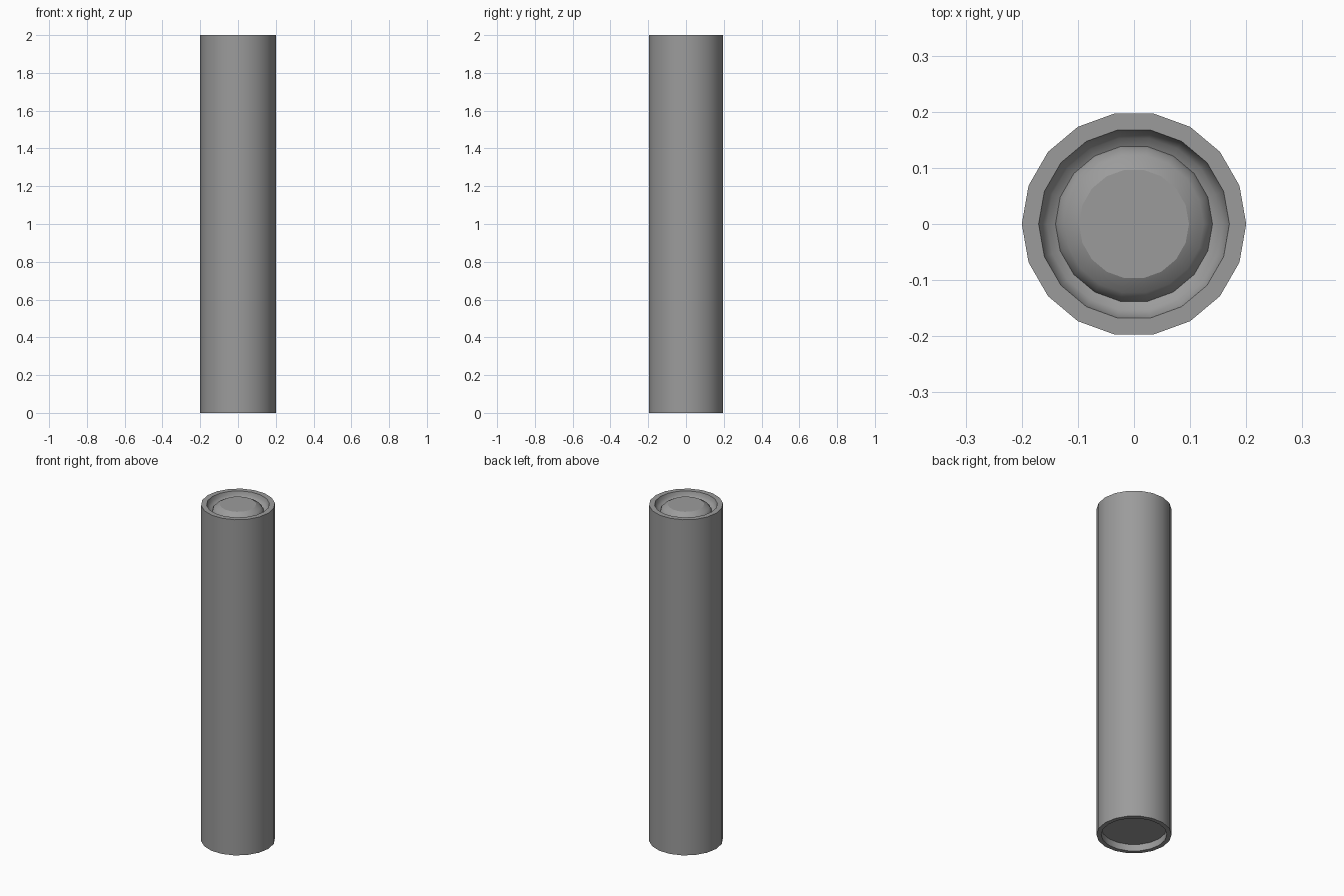
import bpy, bmesh, math

if "Cube" in bpy.data.objects:
    bpy.data.objects.remove(bpy.data.objects["Cube"])

SIDES = 18


def lathe(name, profile, material):
    """Revolve (radius, z) points about z and cap both ends."""
    bm = bmesh.new()
    rings = []
    for r, z in profile:
        rings.append([bm.verts.new((r * math.cos(math.tau * i / SIDES),
                                    r * math.sin(math.tau * i / SIDES), z))
                      for i in range(SIDES)])
    for a, b in zip(rings, rings[1:]):
        for i in range(SIDES):
            j = (i + 1) % SIDES
            bm.faces.new((a[i], a[j], b[j], b[i]))
    bm.faces.new(rings[0][::-1])
    bm.faces.new(rings[-1])
    bmesh.ops.recalc_face_normals(bm, faces=bm.faces)
    mesh = bpy.data.meshes.new(name)
    bm.to_mesh(mesh)
    bm.free()
    mesh.materials.append(material)
    obj = bpy.data.objects.new(name, mesh)
    bpy.context.collection.objects.link(obj)
    bpy.context.view_layer.objects.active = obj
    obj.select_set(True)
    bpy.ops.object.shade_smooth_by_angle(angle=math.radians(27))
    obj.select_set(False)
    return obj


# Dark grey finish
grey = bpy.data.materials.new("dark_grey")
grey.diffuse_color = (0.33, 0.33, 0.33, 1)
grey.use_nodes = True
grey.node_tree.nodes["Principled BSDF"].inputs["Base Color"].default_value = grey.diffuse_color

# Recessed base, straight wall, top rim, curved groove and rounded centre plug
lathe("cylinder_body", [
    (0.175, 0.04), (0.175, 0.0), (0.20, 0.0),
    (0.20, 2.0), (0.17, 2.0),
    (0.165, 1.979), (0.155, 1.966), (0.14, 1.958),
    (0.136, 1.971), (0.124, 1.985), (0.098, 2.0),
], grey)
